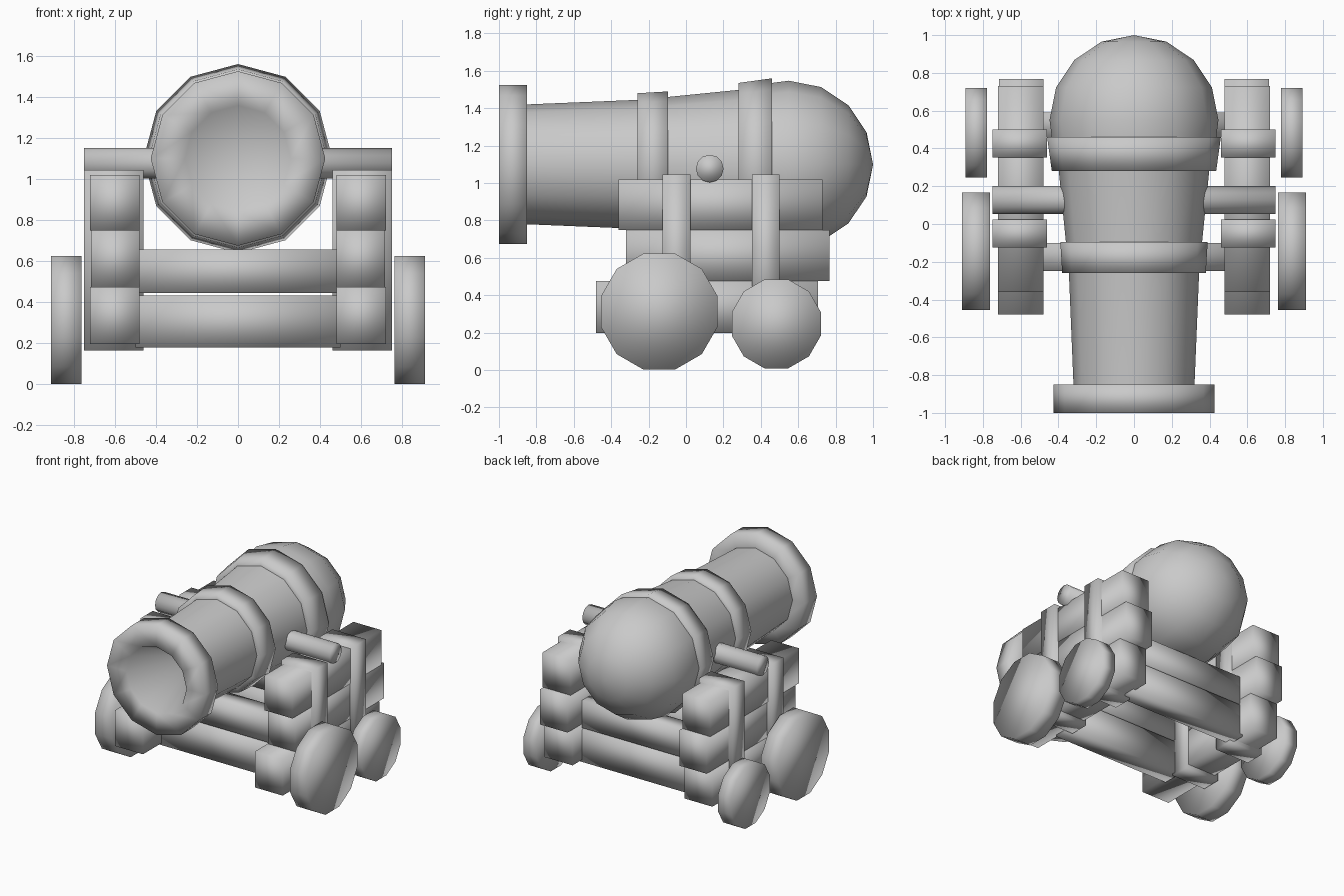
import bpy, bmesh, math
from mathutils import Matrix, Vector

if "Cube" in bpy.data.objects:
    bpy.data.objects.remove(bpy.data.objects["Cube"])

iron = bpy.data.materials.new("plain grey")
iron.diffuse_color = (0.588, 0.588, 0.588, 1)
iron.use_nodes = True
iron.node_tree.nodes["Principled BSDF"].inputs["Base Color"].default_value = iron.diffuse_color

AXIS_Z = 1.1   # height of the barrel axis
SIDES = 12


def finish(name, bm):
    """Turn a bmesh into a smooth-shaded object."""
    bmesh.ops.remove_doubles(bm, verts=bm.verts, dist=1e-5)
    bmesh.ops.recalc_face_normals(bm, faces=bm.faces)
    for f in bm.faces:
        f.smooth = True
    mesh = bpy.data.meshes.new(name)
    bm.to_mesh(mesh)
    bm.free()
    mesh.materials.append(iron)
    ob = bpy.data.objects.new(name, mesh)
    bpy.context.collection.objects.link(ob)
    return ob


def lathe(name, profile):
    """Revolve (radius, y) points around the barrel axis."""
    bm = bmesh.new()
    rings = []
    for r, y in profile:
        rings.append([bm.verts.new((r * math.sin(2 * math.pi * k / SIDES), y,
                                    AXIS_Z + r * math.cos(2 * math.pi * k / SIDES)))
                      for k in range(SIDES)])
    for a, b in zip(rings, rings[1:]):
        for k in range(SIDES):
            n = (k + 1) % SIDES
            bm.faces.new((a[k], a[n], b[n], b[k]))
    return finish(name, bm)


def box(name, x, y, z):
    """Box from (min, max) ranges."""
    bm = bmesh.new()
    bmesh.ops.create_cube(bm, size=1)
    for v in bm.verts:
        v.co = Vector([(r[0] + r[1]) / 2 + c * (r[1] - r[0])
                       for c, r in zip(v.co, (x, y, z))])
    return finish(name, bm)


def x_cylinder(name, x, y, z, r, turn=0.0):
    """Cylinder lying along x."""
    bm = bmesh.new()
    bmesh.ops.create_cone(bm, cap_ends=True, segments=SIDES, radius1=r, radius2=r,
                          depth=x[1] - x[0])
    bm.transform(Matrix.Translation(((x[0] + x[1]) / 2, y, z))
                 @ Matrix.Rotation(math.pi / 2, 4, 'Y') @ Matrix.Rotation(turn, 4, 'Z'))
    return finish(name, bm)


# Barrel: tube, muzzle with tapering bore, two bands and a rounded breech
lathe("barrel_tube", [(0.32, -0.86), (0.345, -0.25), (0.40, 0.30)])
lathe("muzzle", [(0.30, -0.85), (0.425, -0.85), (0.425, -1.0), (0.258, -1.0), (0, -0.5)])
lathe("front_band", [(0.33, -0.26), (0.38, -0.26), (0.39, -0.095), (0.34, -0.095)])
lathe("rear_band", [(0.38, 0.28), (0.435, 0.28), (0.46, 0.46), (0.40, 0.46)])
dome = [(0.43, 0.42)] + [(0.447 * math.cos(a), 0.55 + 0.45 * math.sin(a))
                         for a in (i * math.pi / 8 for i in range(5))]
lathe("breech", dome)

# Trunnion pin through the barrel
x_cylinder("trunnion", (-0.75, 0.75), 0.127, 1.077, 0.074)

# Cross beams between the cheeks, front and rear, two high
for place, y in (("front", (-0.25, -0.10)), ("rear", (0.455, 0.59))):
    box(place + "_upper_beam", (-0.5, 0.5), y, (0.445, 0.658))
    box(place + "_lower_beam", (-0.5, 0.5), y, (0.18, 0.432))


def both(a, b, s):
    return tuple(sorted((a * s, b * s)))


for side, s in (("right", 1), ("left", -1)):
    # Stacked timber cheeks
    box(side + "_top_cheek", both(0.48, 0.72, s), (-0.36, 0.73), (0.75, 1.02))
    box(side + "_middle_cheek", both(0.48, 0.715, s), (-0.32, 0.767), (0.475, 0.75))
    box(side + "_bottom_cheek", both(0.48, 0.72, s), (-0.48, 0.705), (0.197, 0.475))
    # Straps around the timbers
    for place, y in (("front", (-0.125, 0.025)), ("rear", (0.352, 0.5))):
        box(f"{side}_{place}_strap", both(0.46, 0.75, s), y, (0.165, 1.045))
    # Wheels, larger at the front
    x_cylinder(side + "_front_wheel", both(0.763, 0.91, s), -0.143, 0.313, 0.322, math.pi / 12)
    x_cylinder(side + "_rear_wheel", both(0.779, 0.892, s), 0.483, 0.247, 0.246, math.pi / 12)
